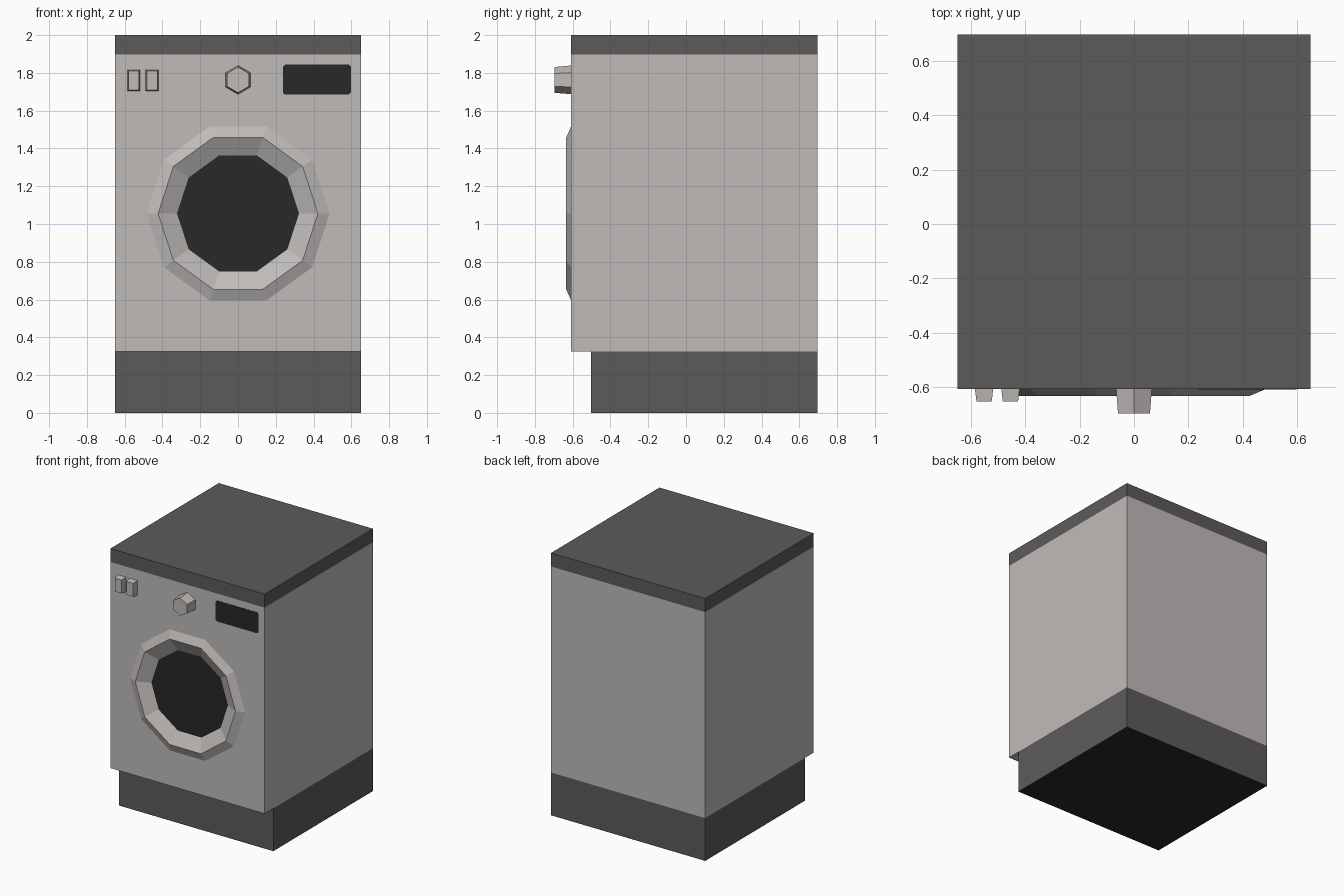
import bpy, bmesh, math

if "Cube" in bpy.data.objects:
    bpy.data.objects.remove(bpy.data.objects["Cube"])

FRONT, BACK, HW = -0.608, 0.697, 0.65
DOOR_Z = 1.056
TOP_Z, BASE_Z = 1.897, 0.326


def material(name, rgb):
    m = bpy.data.materials.new(name)
    m.diffuse_color = (*rgb, 1)
    m.use_nodes = True
    m.node_tree.nodes["Principled BSDF"].inputs["Base Color"].default_value = m.diffuse_color
    return m


LIGHT = material("light grey", (0.52, 0.498, 0.483))
DARK = material("dark grey", (0.110, 0.104, 0.102))
BLACK = material("black glass", (0.021, 0.021, 0.021))


def finish(bm, name, *mats, recalc=True):
    if recalc:
        bmesh.ops.recalc_face_normals(bm, faces=bm.faces)
    me = bpy.data.meshes.new(name)
    bm.to_mesh(me)
    bm.free()
    for m in mats:
        me.materials.append(m)
    ob = bpy.data.objects.new(name, me)
    bpy.context.collection.objects.link(ob)
    return ob


def add_box(bm, x0, x1, y0, y1, z0, z1):
    verts = bmesh.ops.create_cube(bm, size=1)["verts"]
    for v in verts:
        v.co = (x1 if v.co.x > 0 else x0, y1 if v.co.y > 0 else y0, z1 if v.co.z > 0 else z0)
    bm.normal_update()


def ring(bm, n, r, y, cx, cz, start=0.0):
    return [bm.verts.new((cx + r * math.cos(start + 2 * math.pi * i / n), y,
                          cz + r * math.sin(start + 2 * math.pi * i / n))) for i in range(n)]


def loft(bm, a, b, mat=0):
    n = len(a)
    for i in range(n):
        j = (i + 1) % n
        bm.faces.new((a[i], a[j], b[j], b[i])).material_index = mat


def rect(bm, cx, cz, w, h, y):
    return [bm.verts.new((cx + sx * w / 2, y, cz + sz * h / 2))
            for sx, sz in ((-1, -1), (1, -1), (1, 1), (-1, 1))]


# Plinth, with a black underside
bm = bmesh.new()
add_box(bm, -HW, HW, -0.503, BACK, 0, BASE_Z)
for f in bm.faces:
    f.material_index = 1 if f.normal.z < -0.9 else 0
finish(bm, "plinth", DARK, BLACK)

# Worktop
bm = bmesh.new()
add_box(bm, -HW, HW, FRONT, BACK, TOP_Z, 2.0)
finish(bm, "worktop", DARK)

# Cabinet: box whose front panel has a ten-sided door opening
bm = bmesh.new()
add_box(bm, -HW, HW, FRONT, BACK, BASE_Z, TOP_Z)
front = [f for f in bm.faces if f.normal.y < -0.9][0]
edges = list(front.edges)
bmesh.ops.delete(bm, geom=[front], context="FACES_ONLY")
hole = ring(bm, 10, 0.485, FRONT, 0, DOOR_Z)
edges += [bm.edges.new((hole[i], hole[(i + 1) % 10])) for i in range(10)]
bmesh.ops.triangle_fill(bm, use_beauty=True, edges=edges, normal=(0, -1, 0))
finish(bm, "cabinet", LIGHT)

# Door: bevelled rim sloping in to the recessed glass
bm = bmesh.new()
rings = [ring(bm, 10, r, y, 0, DOOR_Z) for r, y in ((0.485, FRONT), (0.423, -0.634), (0.323, -0.582))]
for a, b in zip(rings, rings[1:]):
    loft(bm, a, b)
bm.faces.new(rings[-1]).material_index = 1
finish(bm, "door", LIGHT, BLACK, recalc=False)

# Six-sided program knob
bm = bmesh.new()
a = ring(bm, 6, 0.076, FRONT, 0, 1.763, math.pi / 6)
b = ring(bm, 6, 0.068, -0.697, 0, 1.763, math.pi / 6)
loft(bm, a, b)
bm.faces.new(b)
finish(bm, "program_knob", LIGHT, recalc=False)

# Two tapered push buttons
for i, x in enumerate((-0.552, -0.455)):
    bm = bmesh.new()
    a = rect(bm, x, 1.76, 0.067, 0.113, FRONT)
    b = rect(bm, x, 1.76, 0.056, 0.102, -0.654)
    loft(bm, a, b)
    bm.faces.new(b)
    finish(bm, f"push_button_{i + 1}", LIGHT, recalc=False)

# Display: thin plate with clipped corners
bm = bmesh.new()
add_box(bm, 0.238, 0.598, FRONT - 0.0015, FRONT + 0.001, 1.685, 1.844)
corners = [e for e in bm.edges if abs(e.verts[0].co.y - e.verts[1].co.y) > 0.002]
bmesh.ops.bevel(bm, geom=corners, offset=0.011, segments=1, affect="EDGES", profile=0.5)
finish(bm, "display", BLACK)
